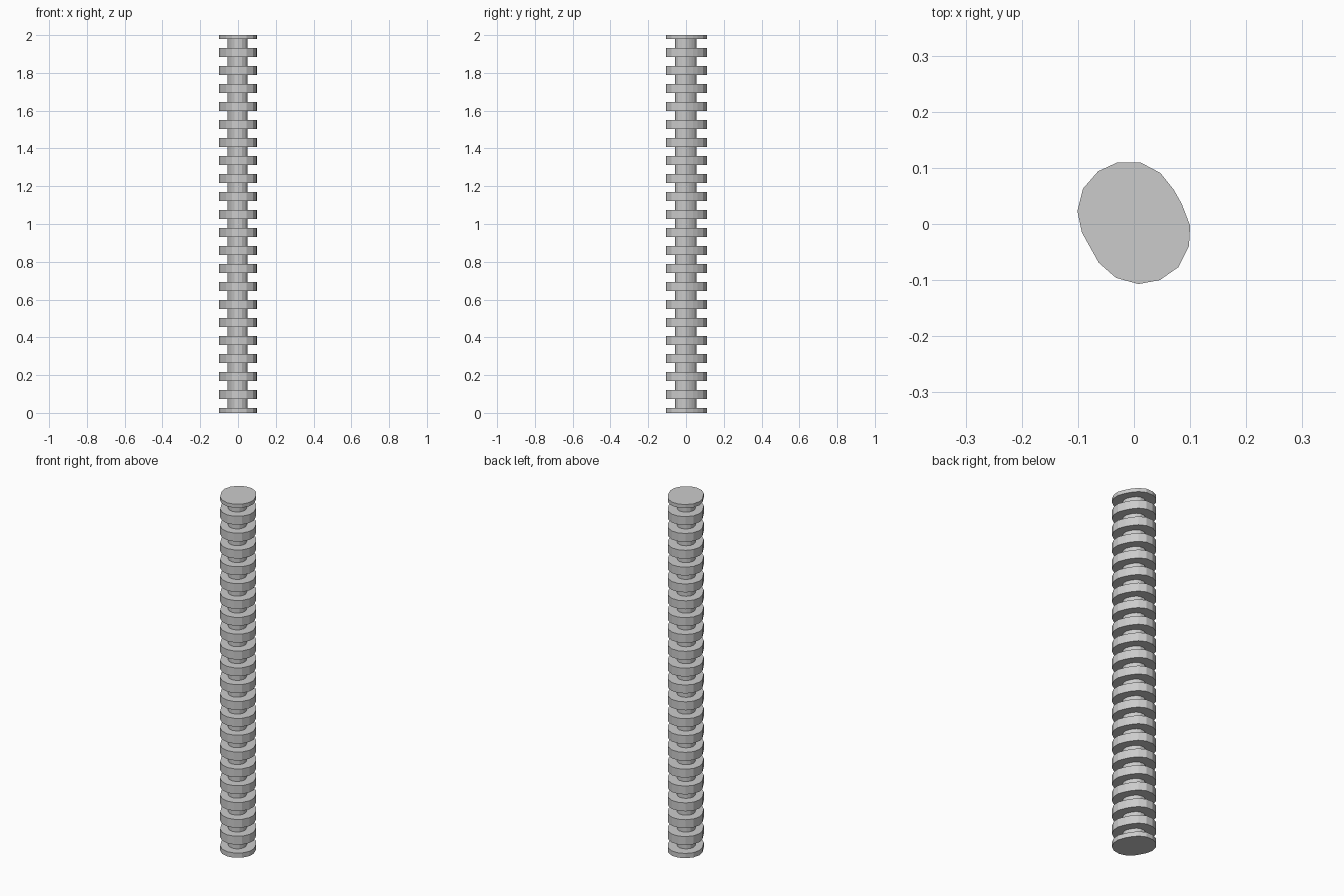
import bpy, bmesh

if "Cube" in bpy.data.objects:
    bpy.data.objects.remove(bpy.data.objects["Cube"])

# Single flat grey
grey = bpy.data.materials.new("light grey")
grey.diffuse_color = (0.6, 0.6, 0.6, 1)
grey.use_nodes = True
grey.node_tree.nodes["Principled BSDF"].inputs["Base Color"].default_value = grey.diffuse_color

# Uneven 16-sided outline of the rod, anticlockwise
outline = [(.1, -.003), (.085, .036), (.071, .061), (.047, .091), (.011, .110),
           (-.029, .110), (-.064, .094), (-.091, .063), (-.101, .023),
           (-.093, -.015), (-.063, -.069), (-.032, -.096), (.008, -.107),
           (.046, -.1), (.079, -.077), (.098, -.039)]

PITCH = 2 / 21
HALF = PITCH / 4
SHIFT = 0.003
CORE = 0.52

# Stepped list of (height, scale): wide ribs alternating with a narrow core
levels = []
for k in range(22):
    c = k * PITCH + SHIFT
    lo, hi = max(0, c - HALF), min(2, c + HALF)
    if k > 0:
        levels.append((lo, CORE))
    levels += [(lo, 1), (hi, 1)]
    if k < 21:
        levels.append((hi, CORE))

# Ribbed rod: rings joined into one closed skin
bm = bmesh.new()
rings = []
for z, s in levels:
    off = 0 if s == 1 else -0.002
    rings.append([bm.verts.new((x * s + off, y * s + off, z)) for x, y in outline])
n = len(outline)
for a, b in zip(rings, rings[1:]):
    for i in range(n):
        j = (i + 1) % n
        bm.faces.new((a[i], a[j], b[j], b[i]))
bm.faces.new(rings[0][::-1])
bm.faces.new(rings[-1])
bmesh.ops.recalc_face_normals(bm, faces=bm.faces)

mesh = bpy.data.meshes.new("ribbed_rod")
bm.to_mesh(mesh)
bm.free()
mesh.materials.append(grey)
rod = bpy.data.objects.new("ribbed_rod", mesh)
bpy.context.collection.objects.link(rod)
